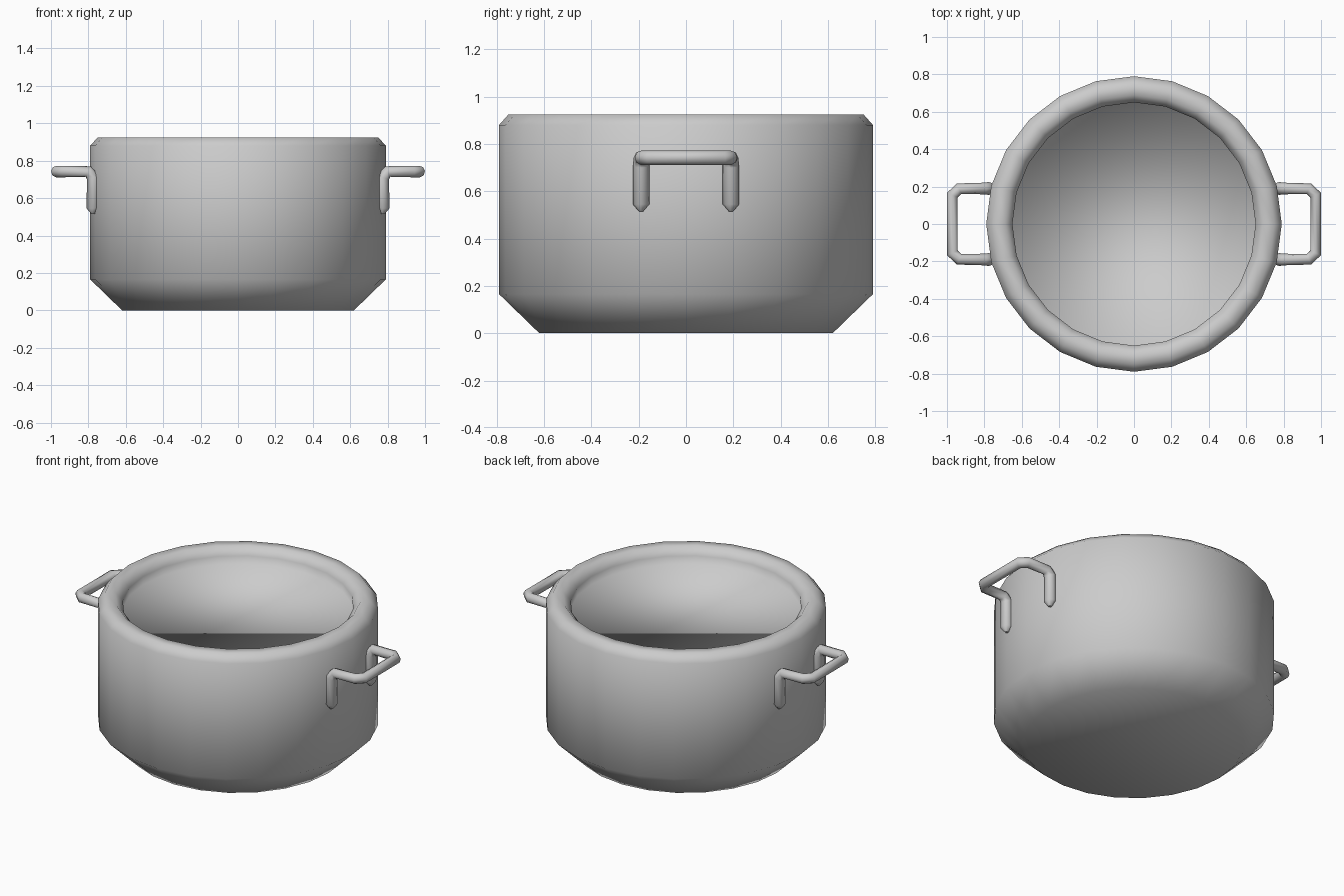
import bpy, bmesh
from math import sin, cos, pi

if "Cube" in bpy.data.objects:
    bpy.data.objects.remove(bpy.data.objects["Cube"])

SIDES = 24

# pot body: lathe profile (radius, height) from base to the inner surface
profile = [(0.62, 0), (0.79, 0.165), (0.79, 0.88), (0.75, 0.925),
           (0.69, 0.925), (0.65, 0.88), (0.65, 0.83)]
bm = bmesh.new()
rings = [[bm.verts.new((r * cos(2 * pi * i / SIDES), r * sin(2 * pi * i / SIDES), z))
          for i in range(SIDES)] for r, z in profile]
for low, high in zip(rings, rings[1:]):
    for i in range(SIDES):
        j = (i + 1) % SIDES
        bm.faces.new((low[i], low[j], high[j], high[i]))
bm.faces.new(rings[0][::-1])
bm.faces.new(rings[-1])
for f in bm.faces:
    f.smooth = True
mesh = bpy.data.meshes.new("pot_body")
bm.to_mesh(mesh)
bm.free()
body = bpy.data.objects.new("pot_body", mesh)
bpy.context.collection.objects.link(body)


# bent tube handle on one side of the pot
def handle(name, side):
    half = [(0.775, -0.19, 0.515, 0.3), (0.775, -0.19, 0.545, 1.12),
            (0.775, -0.19, 0.71, 1.12), (0.80, -0.19, 0.742, 1),
            (0.935, -0.188, 0.742, 1), (0.971, -0.155, 0.742, 1)]
    points = half + [(x, -y, z, r) for x, y, z, r in reversed(half)]
    curve = bpy.data.curves.new(name, 'CURVE')
    curve.dimensions = '3D'
    curve.bevel_depth = 0.031
    curve.bevel_resolution = 2
    curve.use_fill_caps = True
    spline = curve.splines.new('POLY')
    spline.points.add(len(points) - 1)
    for p, (x, y, z, r) in zip(spline.points, points):
        p.co = (side * x, side * y, z, 1)
        p.radius = r
    spline.use_smooth = True
    obj = bpy.data.objects.new(name, curve)
    bpy.context.collection.objects.link(obj)
    bpy.ops.object.select_all(action='DESELECT')
    obj.select_set(True)
    bpy.context.view_layer.objects.active = obj
    bpy.ops.object.convert(target='MESH')


handle("right_handle", 1)
handle("left_handle", -1)
